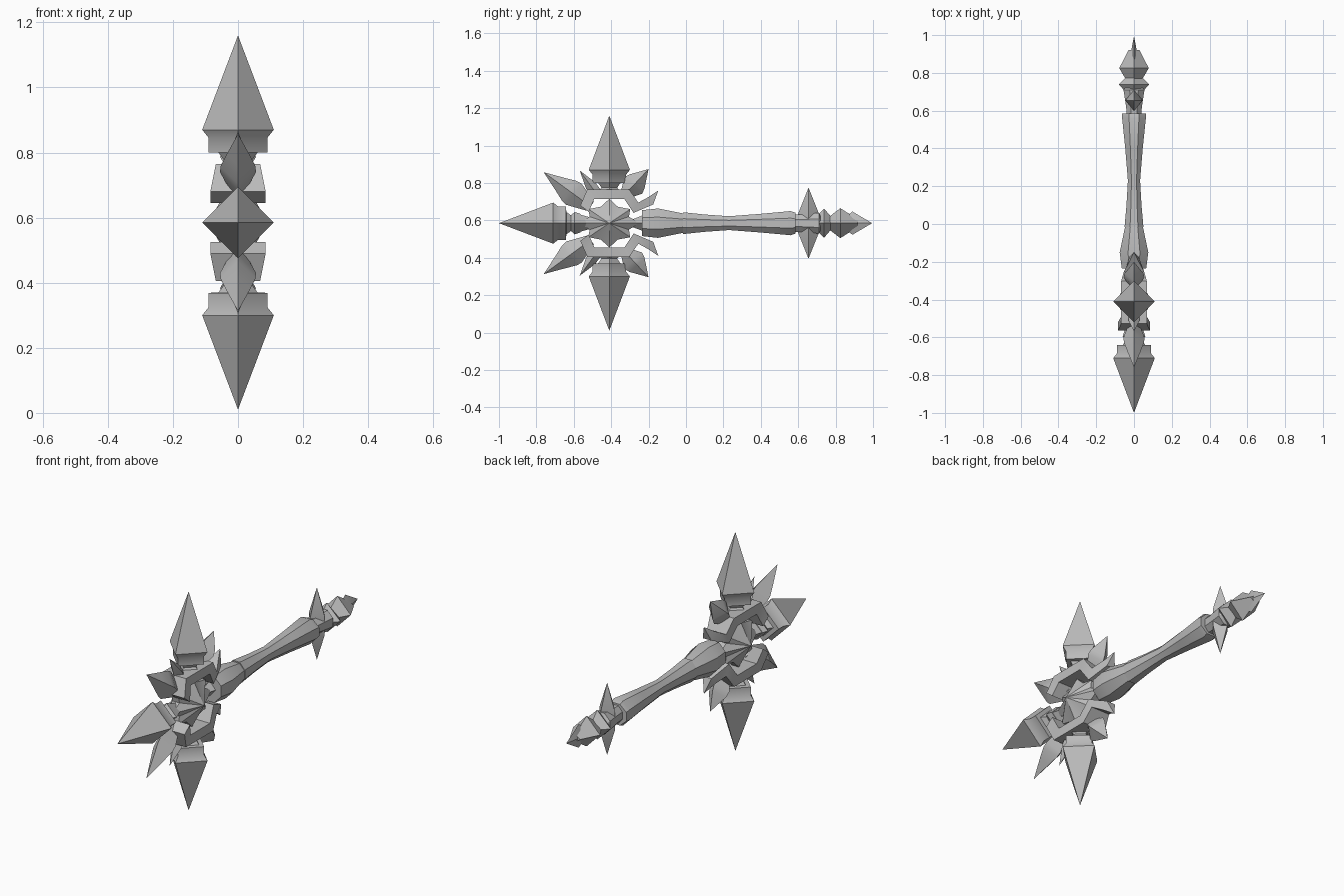
import bpy, bmesh, math
from mathutils import Vector

cube = bpy.data.objects.get("Cube")
if cube:
    bpy.data.objects.remove(cube, do_unlink=True)

steel = bpy.data.materials.new("grey steel")
steel.use_nodes = True
steel.diffuse_color = (0.5, 0.5, 0.5, 1)
steel.node_tree.nodes["Principled BSDF"].inputs["Base Color"].default_value = (0.5, 0.5, 0.5, 1)

HEAD = Vector((0, -0.41, 0.585))   # centre of the mace head
AXIS = Vector((0, 0, 0.585))       # handle axis


def loft(name, rings):
    """Join rings of points into a closed solid, and shade it."""
    bm = bmesh.new()
    loops = [[bm.verts.new(p) for p in ring] for ring in rings]
    n = len(loops[0])
    for a, b in zip(loops, loops[1:]):
        for i in range(n):
            j = (i + 1) % n
            bm.faces.new((a[i], a[j], b[j], b[i]))
    bm.faces.new(loops[0])
    bm.faces.new(loops[-1])
    bmesh.ops.remove_doubles(bm, verts=bm.verts, dist=0.0005)
    bmesh.ops.recalc_face_normals(bm, faces=bm.faces)
    mesh = bpy.data.meshes.new(name)
    bm.to_mesh(mesh)
    bm.free()
    mesh.materials.append(steel)
    obj = bpy.data.objects.new(name, mesh)
    bpy.context.collection.objects.link(obj)
    bpy.ops.object.select_all(action='DESELECT')
    obj.select_set(True)
    bpy.context.view_layer.objects.active = obj
    bpy.ops.object.shade_smooth_by_angle(angle=math.radians(30))
    return obj


def spindle(name, origin, degrees, sections, sides=4, phase=0):
    """Sections are (distance, half width in x, half width in the yz plane)."""
    a = math.radians(degrees)
    along = Vector((0, math.cos(a), math.sin(a)))
    across = Vector((0, -math.sin(a), math.cos(a)))
    rings = []
    for t, wx, wp in sections:
        ring = []
        for i in range(sides):
            u = math.tau * (i + phase) / sides
            ring.append(origin + along * t + across * wp * math.sin(u)
                        + Vector((wx * math.cos(u), 0, 0)))
        rings.append(ring)
    loft(name, rings)


# three great spikes with collars and pinched necks
spike = [(0.14, .05, .05), (0.17, .06, .06), (0.19, .042, .042), (0.215, .06, .06),
         (0.216, .09, .09), (0.26, .09, .09), (0.285, .11, .11), (0.575, 0, 0)]
for name, angle in (("top_spike", 90), ("bottom_spike", -90)):
    spindle(name, HEAD, angle, spike)
spindle("front_spike", HEAD, 180, [(t + 0.015, a, b) for t, a, b in spike])
spindle("front_neck", HEAD, 180, [(.1, .03, .03), (.17, .05, .05)])

for side, sign in (("upper", 1), ("lower", -1)):
    # leaf shaped horns around the head
    spindle(side + "_front_horn", HEAD + Vector((0, -.1, sign * .09)), 180 - sign * 36,
            [(0, .02, .03), (.11, .055, .07), (.14, .054, .066),
             (.2, .036, .042), (.31, 0, 0)])
    spindle(side + "_back_horn", HEAD + Vector((0, .08, sign * .15)), sign * 47,
            [(0, .025, .025), (.07, .055, .065), (.1, .05, .055), (.19, 0, 0)])
    spindle(side + "_thin_horn", HEAD + Vector((0, -.07, sign * .16)), sign * 126,
            [(0, .03, .03), (.05, .03, .03), (.15, 0, 0)])

    # half frame: (outer y, outer z, inner y, inner z, half thickness)
    frame = [(-.155, .095, -.11, .06, .085), (-.118, .18, -.08, .13, .068),
             (.107, .18, .08, .13, .068), (.155, .11, .13, .055, .055),
             (.21, .14, .235, .10, .025), (.262, .175, .262, .175, 0)]
    loft(side + "_frame", [
        [HEAD + Vector(p) for p in ((-w, oy, sign * oz), (w, oy, sign * oz),
                                    (w, iy, sign * iz), (-w, iy, sign * iz))]
        for oy, oz, iy, iz, w in frame])

# faceted gem with a pointed star outline
quarter = [(.16, 0), (.105, .035), (.112, .075), (.045, .088), (0, .13)]
upper = quarter + [(-y, z) for y, z in reversed(quarter[:-1])]
outline = upper + [(y, -z) for y, z in reversed(upper[1:-1])]
loft("centre_gem", [[HEAD + Vector((x, y * s, z * s)) for y, z in outline]
                    for x, s in ((-.09, 0), (-.02, 1), (.02, 1), (.09, 0))])

# handle
spindle("handle_socket", AXIS, 0, [(-.3, .02, .015), (-.236, .035, .04)])
spindle("handle_guard", AXIS, 0,
        [(-.235, .07, .075), (-.15, .082, .085), (-.01, .05, .055)], 8, .5)
spindle("grip", AXIS, 0,
        [(-.015, .054, .063), (.1, .043, .05), (.23, .035, .04), (.4, .05, .054),
         (.56, .068, .07), (.585, .068, .06)], 8, .5)

# pommel
spindle("pommel_neck", AXIS, 0,
        [(.57, .042, .05), (.62, .045, .05), (.71, .06, .06), (.72, .05, .04)], 8, .5)
spindle("pommel_cross_spike", AXIS + Vector((0, .655, 0)), 90,
        [(-.19, 0, 0), (-.05, .045, .056), (.05, .045, .056), (.19, 0, 0)])
spindle("pommel_ring", AXIS, 0, [(.7, .045, .04), (.738, .08, .078), (.775, .045, .035)])
spindle("pommel_gem", AXIS, 0, [(.76, .04, .03), (.825, .078, .08), (.92, .03, .02)])
spindle("pommel_blade", AXIS, 0, [(.83, .015, .015), (.89, .02, .062), (.995, 0, 0)])
